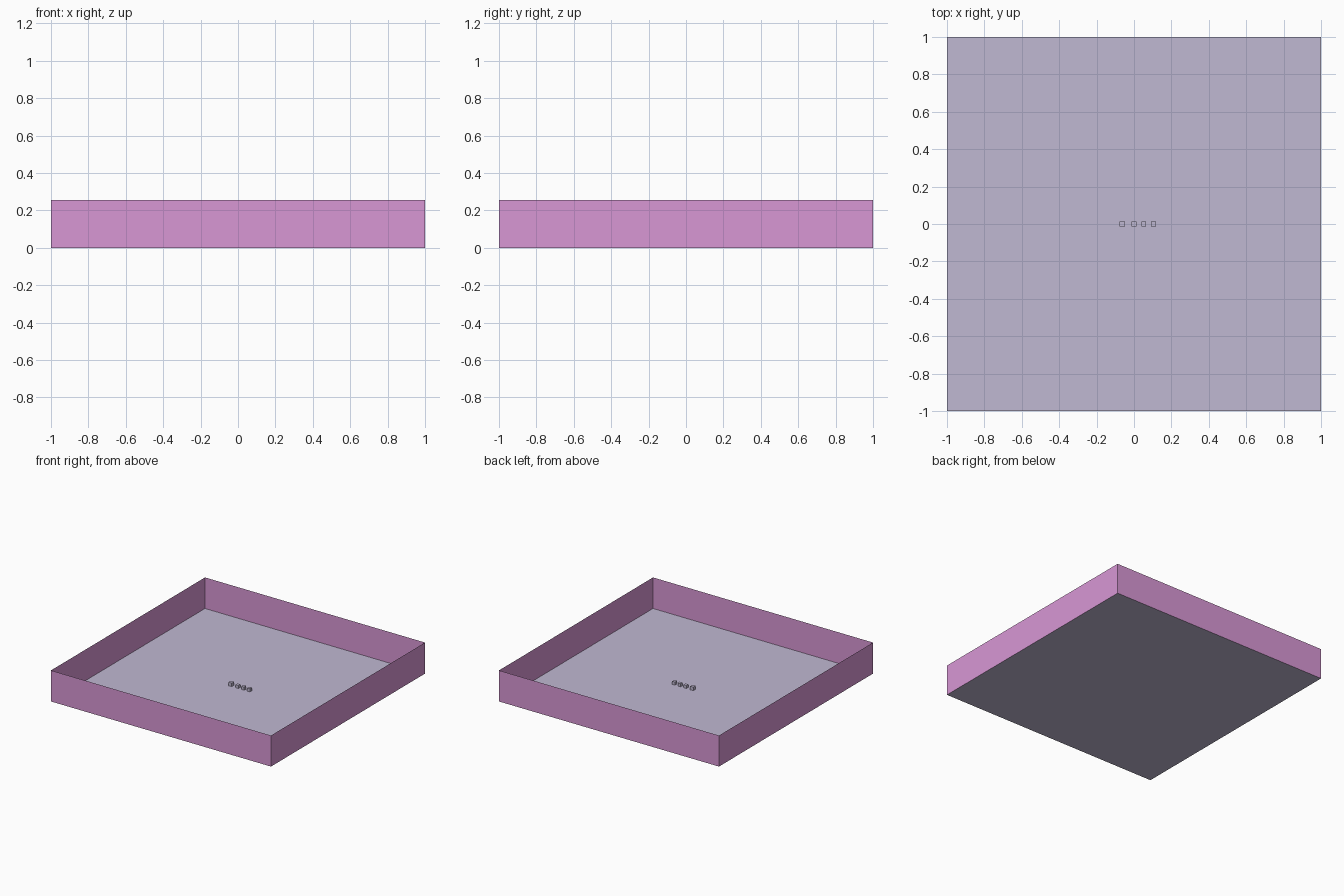
import bpy
import bmesh
from mathutils import Matrix

if "Cube" in bpy.data.objects:
    bpy.data.objects.remove(bpy.data.objects["Cube"])

WALL_H = 0.255


def material(name, srgb):
    m = bpy.data.materials.new(name)
    lin = [((c / 255 + 0.055) / 1.055) ** 2.4 for c in srgb]
    m.diffuse_color = (*lin, 1)
    m.use_nodes = True
    m.node_tree.nodes["Principled BSDF"].inputs["Base Color"].default_value = m.diffuse_color
    return m


def finish(bm, name, mat):
    mesh = bpy.data.meshes.new(name)
    bm.to_mesh(mesh)
    bm.free()
    mesh.materials.append(mat)
    obj = bpy.data.objects.new(name, mesh)
    bpy.context.collection.objects.link(obj)


pink = material("orchid pink", (216, 151, 213))
lilac = material("pale lilac", (192, 184, 210))

# Floor sheet
bm = bmesh.new()
bmesh.ops.create_grid(bm, x_segments=1, y_segments=1, size=1)
finish(bm, "floor", lilac)

# Thin walls: the floor outline swept upward
bm = bmesh.new()
bmesh.ops.create_grid(bm, x_segments=1, y_segments=1, size=1)
bmesh.ops.delete(bm, geom=bm.faces[:], context='FACES_ONLY')
ext = bmesh.ops.extrude_edge_only(bm, edges=bm.edges[:])["geom"]
top = [v for v in ext if isinstance(v, bmesh.types.BMVert)]
bmesh.ops.translate(bm, verts=top, vec=(0, 0, WALL_H))
bmesh.ops.recalc_face_normals(bm, faces=bm.faces[:])
finish(bm, "walls", pink)

# Row of tiny blocks in the middle of the floor
for i, (x, s) in enumerate([(-0.062, 0.029), (0, 0.025), (0.052, 0.026), (0.104, 0.026)]):
    bm = bmesh.new()
    bmesh.ops.create_cube(bm, size=s, matrix=Matrix.Translation((x, 0, s / 2)))
    finish(bm, f"small_block_{i + 1}", lilac)
